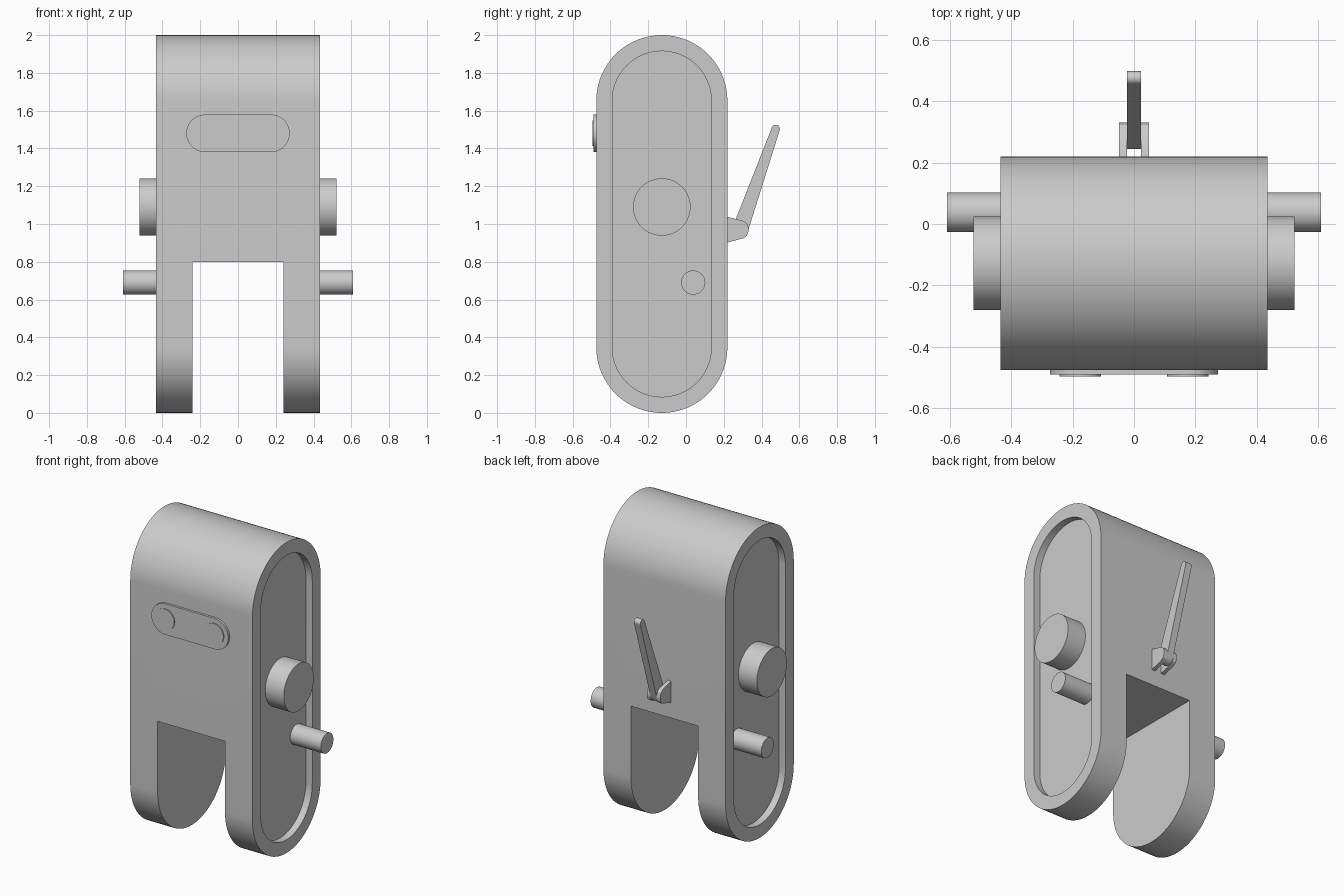
import bpy, bmesh
from math import atan2, acos, cos, sin, pi, hypot, radians

cube = bpy.data.objects.get("Cube")
if cube:
    bpy.data.objects.remove(cube, do_unlink=True)

grey = bpy.data.materials.new("plain_grey")
grey.use_nodes = True
colour = (0.6, 0.6, 0.6, 1)
grey.diffuse_color = colour
grey.node_tree.nodes["Principled BSDF"].inputs["Base Color"].default_value = colour


def capsule(p, q, r1, r2, steps=32):
    """Outline around two circles, joined by their tangents."""
    dx, dy = q[0] - p[0], q[1] - p[1]
    heading = atan2(dy, dx)
    spread = acos((r1 - r2) / hypot(dx, dy))
    pts = []
    for centre, r, start, sweep in ((q, r2, -spread, 2 * spread),
                                    (p, r1, spread, 2 * (pi - spread))):
        for i in range(steps + 1):
            a = heading + start + sweep * i / steps
            pts.append((centre[0] + r * cos(a), centre[1] + r * sin(a)))
    return pts


def circle(c, r, steps=64):
    return [(c[0] + r * cos(2 * pi * i / steps), c[1] + r * sin(2 * pi * i / steps))
            for i in range(steps)]


def prism(name, pts, axis, a, b, round_end=0):
    """Extrude an outline along x (points are y, z) or y (points are x, z)."""
    place = {"x": lambda d, p: (d, p[0], p[1]), "y": lambda d, p: (p[0], d, p[1])}[axis]
    bm = bmesh.new()
    base = bm.faces.new([bm.verts.new(place(a, p)) for p in pts])
    end = bm.faces.new([bm.verts.new(place(b, p)) for p in pts])
    low, high = list(base.verts), list(end.verts)
    for i in range(len(pts)):
        j = (i + 1) % len(pts)
        bm.faces.new((low[i], low[j], high[j], high[i]))
    if round_end:
        bmesh.ops.bevel(bm, geom=list(end.edges), offset=round_end, segments=4,
                        profile=0.5, affect="EDGES")
    bmesh.ops.recalc_face_normals(bm, faces=bm.faces)
    mesh = bpy.data.meshes.new(name)
    bm.to_mesh(mesh)
    bm.free()
    mesh.materials.append(grey)
    obj = bpy.data.objects.new(name, mesh)
    bpy.context.collection.objects.link(obj)
    smooth(mesh)
    return obj


def smooth(mesh):
    mesh.shade_smooth()
    mesh.set_sharp_from_angle(angle=radians(30))


def cut(obj, cutter):
    cutter.hide_render = True
    mod = obj.modifiers.new("cut", "BOOLEAN")
    mod.operation, mod.solver, mod.object = "DIFFERENCE", "EXACT", cutter
    graph = bpy.context.evaluated_depsgraph_get()
    obj_mesh = bpy.data.meshes.new_from_object(obj.evaluated_get(graph))
    obj.modifiers.clear()
    obj.data = obj_mesh
    bpy.data.objects.remove(cutter, do_unlink=True)


# Body: rounded slab with a leg gap and a shallow recess on each side
MID, RAD, HALF = -0.128, 0.347, 0.435
bottom, top = (MID, RAD), (MID, 2 - RAD)
body = prism("body", capsule(bottom, top, RAD, RAD, 48), "x", -HALF, HALF)
gap = [(-0.24, -0.2), (0.24, -0.2), (0.24, 0.8), (-0.24, 0.8)]
cut(body, prism("gap_cutter", gap, "y", -1, 1))
floor = HALF - 0.045
for s in (-1, 1):
    inner = capsule(bottom, top, RAD - 0.085, RAD - 0.085, 48)
    cut(body, prism("recess_cutter", inner, "x", s * floor, s * 0.6))
smooth(body.data)

# Side hubs and pegs
for s, side in ((1, "left"), (-1, "right")):
    prism(side + "_hub", circle((MID, 1.09), 0.152), "x", s * (floor - 0.02), s * 0.522)
    prism(side + "_peg", circle((0.038, 0.69), 0.064), "x", s * (floor - 0.02), s * 0.608, 0.02)

# Front panel with two round lenses
prism("front_panel", capsule((-0.175, 1.48), (0.175, 1.48), 0.099, 0.099), "y", -0.465, -0.49)
for s, side in ((1, "left"), (-1, "right")):
    prism(side + "_lens", circle((s * 0.175, 1.48), 0.068), "y", -0.48, -0.496)

# Rear lever held between two lugs
lug = [(0.21, 0.9), (0.22, 0.902), (0.305, 0.925), (0.322, 0.938), (0.33, 0.958),
       (0.33, 0.982), (0.322, 1.003), (0.305, 1.016), (0.22, 1.038), (0.21, 1.038)]
for s, side in ((1, "left"), (-1, "right")):
    prism(side + "_lug", lug, "x", s * 0.022, s * 0.048)
prism("lever", capsule((0.286, 0.968), (0.475, 1.503), 0.042, 0.022), "x", -0.0225, 0.0225)
